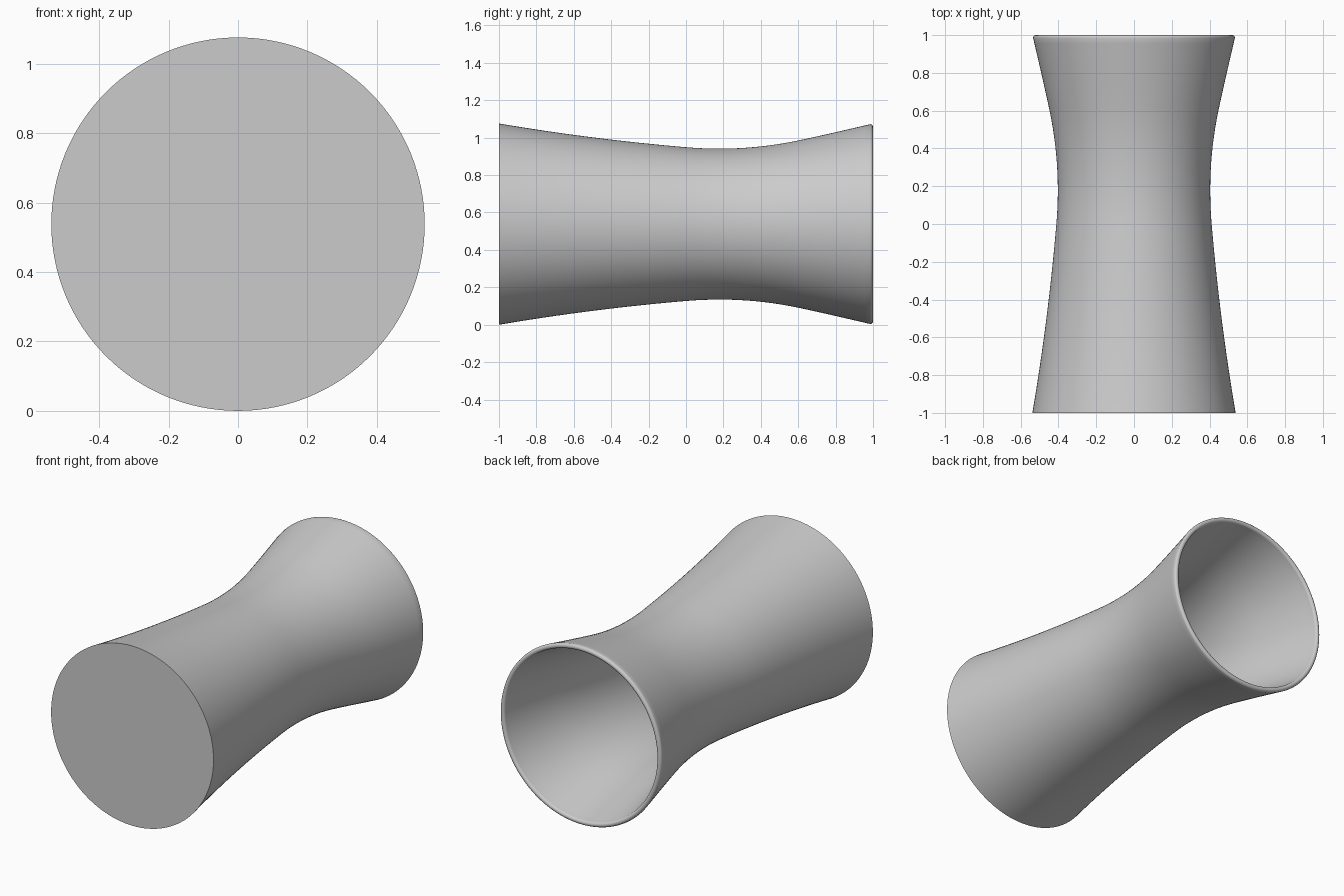
import bpy, bmesh, math
from mathutils import Matrix, Vector
from mathutils.geometry import interpolate_bezier

if "Cube" in bpy.data.objects:
    bpy.data.objects.remove(bpy.data.objects["Cube"], do_unlink=True)

SIDES = 128
RADIUS = 0.538
WALL = 0.03
ROUND = WALL / 2

# One grey for the whole vessel
grey = bpy.data.materials.new("plain_grey")
grey.use_nodes = True
grey.diffuse_color = (0.6, 0.6, 0.6, 1)
grey.node_tree.nodes["Principled BSDF"].inputs["Base Color"].default_value = (0.6, 0.6, 0.6, 1)


def flank(stations, steps=14):
    """Smooth (radius, y) wall line through (y, radius, slope) stations."""
    line = []
    for (y0, r0, s0), (y1, r1, s1) in zip(stations, stations[1:]):
        h = (y1 - y0) / 3
        line += interpolate_bezier(Vector((r0, y0)), Vector((r0 + s0 * h, y0 + h)),
                                   Vector((r1 - s1 * h, y1 - h)), Vector((r1, y1)), steps)[:-1]
    return line + [Vector((r1, y1))]


# Outer wall: flared foot, narrow waist, flared mouth
outer = flank([(-1, RADIUS, -0.17), (0, 0.411, -0.085),
               (0.6, 0.447, 0.21), (1 - ROUND, 0.534, 0.23)])

# Rounded lip
lip_r = outer[-1].x - ROUND
lip = [Vector((lip_r + ROUND * math.cos(a), 1 - ROUND + ROUND * math.sin(a)))
       for a in (math.pi * i / 10 for i in range(1, 10))]

# Inner wall down to the floor
inner = [Vector((p.x - WALL, p.y)) for p in reversed(outer) if p.y > -1 + WALL]
inner.append(Vector((RADIUS - WALL, -1 + WALL)))
profile = outer + lip + inner

# Revolve the profile around the y axis, then close foot and inner floor
bm = bmesh.new()
rings = []
for p in profile:
    rings.append([bm.verts.new((p.x * math.cos(a), p.y, p.x * math.sin(a)))
                  for a in (math.tau * i / SIDES for i in range(SIDES))])
for a, b in zip(rings, rings[1:]):
    for i in range(SIDES):
        j = (i + 1) % SIDES
        bm.faces.new((a[i], a[j], b[j], b[i]))
bm.faces.new(rings[0])
bm.faces.new(rings[-1])
bmesh.ops.recalc_face_normals(bm, faces=bm.faces)
bmesh.ops.transform(bm, matrix=Matrix.Translation((0, 0, RADIUS)), verts=bm.verts)

mesh = bpy.data.meshes.new("waisted_cup")
bm.to_mesh(mesh)
bm.free()
mesh.materials.append(grey)
cup = bpy.data.objects.new("waisted_cup", mesh)
bpy.context.collection.objects.link(cup)

bpy.ops.object.select_all(action='DESELECT')
cup.select_set(True)
bpy.context.view_layer.objects.active = cup
bpy.ops.object.shade_smooth_by_angle(angle=math.radians(35))
